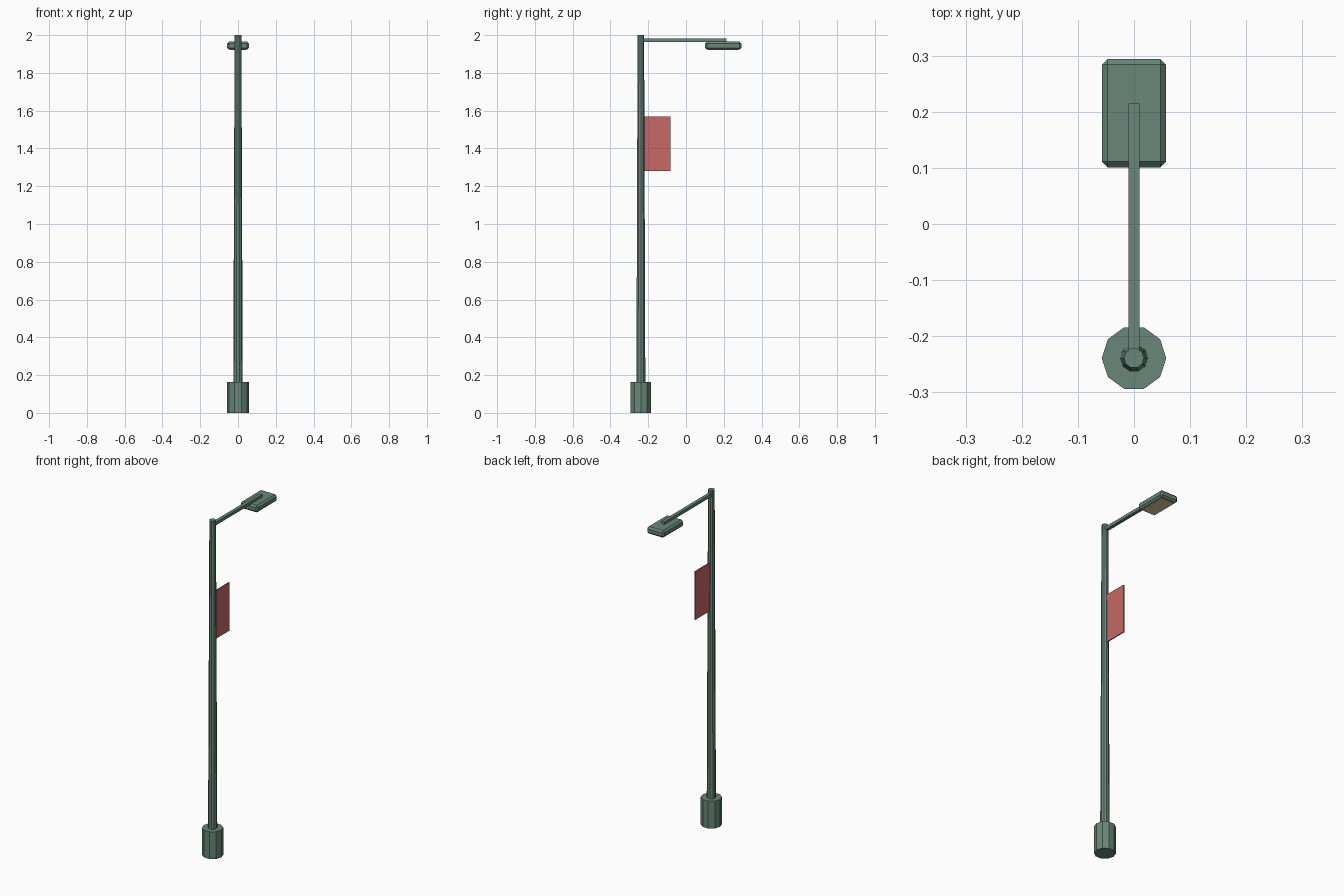
import bpy
from math import pi

if "Cube" in bpy.data.objects:
    bpy.data.objects.remove(bpy.data.objects["Cube"])


def material(name, color):
    m = bpy.data.materials.new(name)
    m.diffuse_color = (*color, 1)
    m.use_nodes = True
    m.node_tree.nodes["Principled BSDF"].inputs["Base Color"].default_value = m.diffuse_color
    return m


GREEN = material("painted_green", (0.14, 0.24, 0.19))
RED = material("banner_red", (0.57, 0.14, 0.13))
TAN = material("lens_tan", (0.75, 0.62, 0.36))
POLE_Y = -0.239


def finish(name, mat):
    ob = bpy.context.object
    ob.name = name
    ob.data.materials.append(mat)
    return ob


def column(name, r1, r2, z0, z1):
    # ten-sided, with corners on the x axis
    bpy.ops.mesh.primitive_cone_add(vertices=10, radius1=r1, radius2=r2, depth=z1 - z0,
                                    location=(0, POLE_Y, (z0 + z1) / 2),
                                    rotation=(0, 0, pi / 2))
    return finish(name, GREEN)


def box(name, width, y0, y1, z0, z1, mat, bevel=0):
    bpy.ops.mesh.primitive_cube_add(size=1, location=(0, (y0 + y1) / 2, (z0 + z1) / 2))
    ob = finish(name, mat)
    ob.scale = (width, y1 - y0, z1 - z0)
    bpy.ops.object.transform_apply(location=False, rotation=False, scale=True)
    if bevel:
        mod = ob.modifiers.new("chamfer", 'BEVEL')
        mod.width = bevel
        mod.segments = 1
    return ob


# Footing and tapered pole
column("base", 0.0575, 0.0575, 0, 0.163)
column("pole", 0.025, 0.018, 0.15, 2.0)

# Arm reaching over the lamp head
box("arm", 0.02, POLE_Y, 0.215, 1.963, 1.981, GREEN)

# Chamfered lamp head with lens underneath
box("lamp_head", 0.114, 0.101, 0.294, 1.923, 1.965, GREEN, 0.01)
box("lamp_lens", 0.084, 0.117, 0.278, 1.920, 1.930, TAN)

# Hanging banner
box("banner", 0.006, -0.225, -0.083, 1.28, 1.568, RED)
